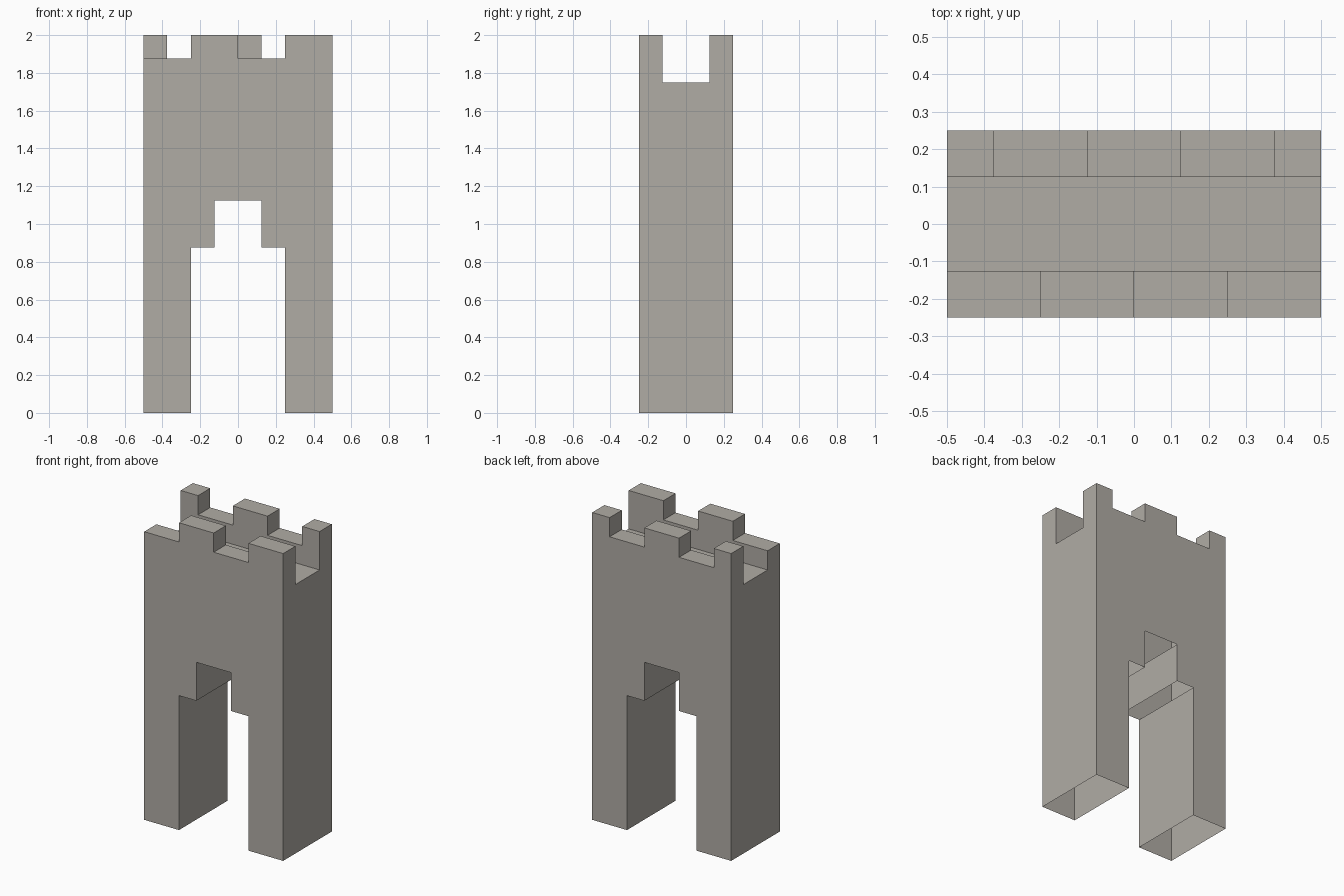
import bpy, bmesh
from mathutils import Vector

if "Cube" in bpy.data.objects:
    bpy.data.objects.remove(bpy.data.objects["Cube"])

W, D, INNER, FLOOR = 0.5, 0.25, 0.125, 1.75
LOW, HIGH = 1.875, 2.0

bm = bmesh.new()


def face(points, normal):
    """Add a flat face that looks along the given direction."""
    f = bm.faces.new([bm.verts.new(p) for p in points])
    f.normal_update()
    if f.normal.dot(Vector(normal)) < 0:
        f.normal_flip()


def battlement(xs, first):
    """Stepped outline from left to right, alternating low and high."""
    path, h = [(-W, FLOOR)], first
    for a, b in zip(xs, xs[1:]):
        path += [(a, h), (b, h)]
        h = LOW + HIGH - h
    return path + [(W, FLOOR)]


# stepped gateway outline, right foot to left foot
half = [(W, 0), (0.25, 0), (0.25, 0.875), (0.125, 0.875), (0.125, 1.125)]
gateway = half + [(-x, z) for x, z in reversed(half)]

# front and back walls with their battlements
front = battlement([-0.5, -0.25, 0, 0.25, 0.5], LOW)
back = battlement([-0.5, -0.375, -0.125, 0.125, 0.375, 0.5], HIGH)
for side, path in ((-1, front), (1, back)):
    yo, yi = side * D, side * INNER
    face([(x, yo, z) for x, z in path + gateway], (0, side, 0))
    face([(x, yi, z) for x, z in path], (0, -side, 0))
    for (x0, z0), (x1, z1) in zip(path, path[1:]):
        face([(x0, yo, z0), (x1, yo, z1), (x1, yi, z1), (x0, yi, z0)],
             (z0 - z1, 0, x1 - x0))

# side walls and gateway reveals (undersides stay open)
for s in (-1, 1):
    face([(s * W, y, z) for y, z in ((-D, 0), (D, 0), (D, FLOOR), (INNER, FLOOR),
                                     (-INNER, FLOOR), (-D, FLOOR))], (s, 0, 0))
    for x, z0, z1 in ((0.25, 0, 0.875), (0.125, 0.875, 1.125)):
        face([(s * x, -D, z0), (s * x, D, z0), (s * x, D, z1), (s * x, -D, z1)],
             (-s, 0, 0))

# roof walkway
face([(-W, -INNER, FLOOR), (W, -INNER, FLOOR), (W, INNER, FLOOR), (-W, INNER, FLOOR)],
     (0, 0, 1))

bmesh.ops.remove_doubles(bm, verts=bm.verts, dist=0.0001)
mesh = bpy.data.meshes.new("gate_tower")
bm.to_mesh(mesh)
bm.free()

stone = bpy.data.materials.new("warm_grey_stone")
stone.diffuse_color = (0.434, 0.413, 0.376, 1)
stone.use_nodes = True
stone.node_tree.nodes["Principled BSDF"].inputs["Base Color"].default_value = stone.diffuse_color
mesh.materials.append(stone)
tower = bpy.data.objects.new("gate_tower", mesh)
bpy.context.collection.objects.link(tower)
